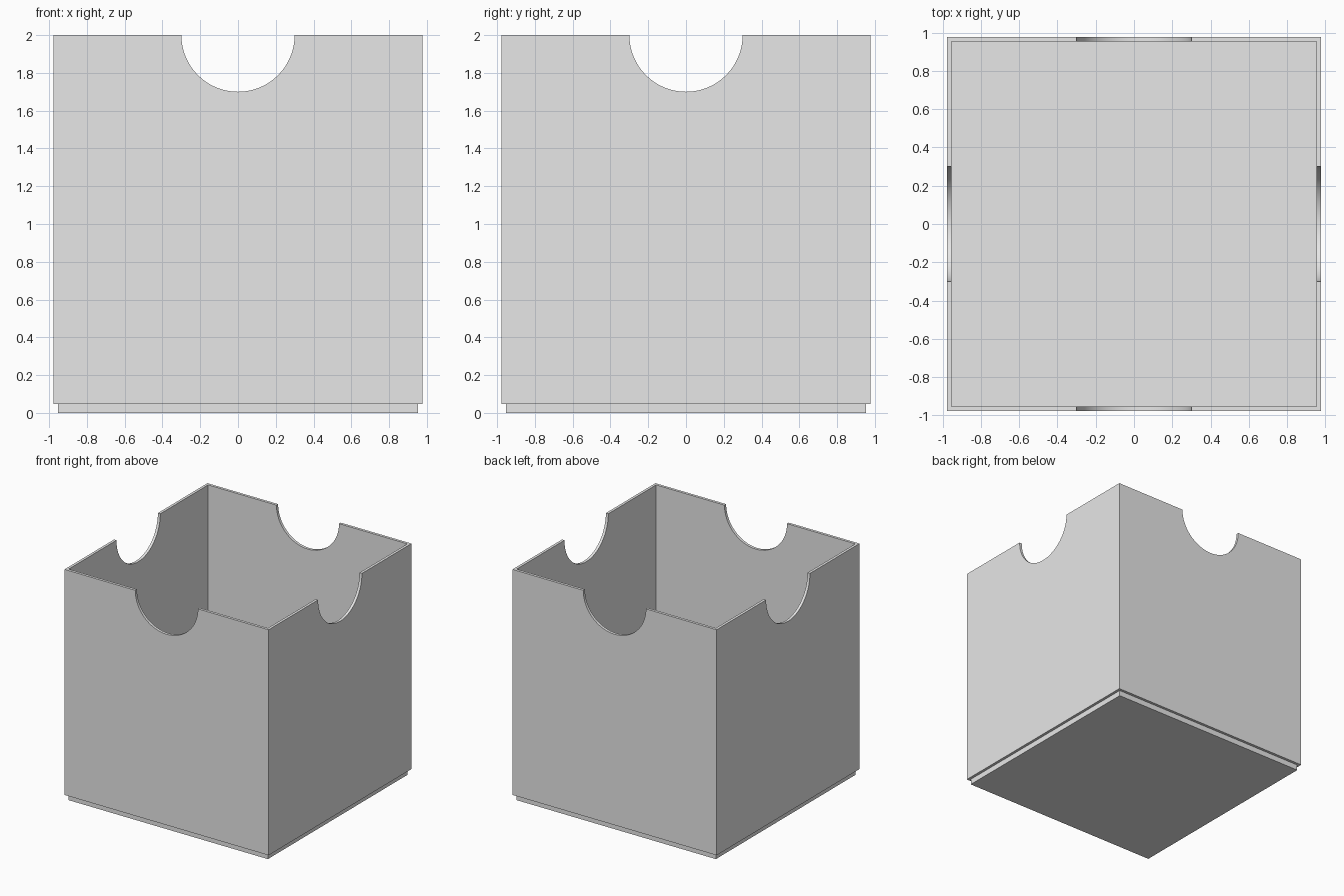
import bpy, bmesh, math
from mathutils import Matrix

HALF = 0.977        # outer half width
WALL = 0.033        # wall thickness, also the step in to the foot
FOOT = 0.048        # height of the foot
FLOOR = 0.08        # height of the inside floor
TOP = 2.0
NOTCH = 0.30        # radius of the finger notches

if "Cube" in bpy.data.objects:
    bpy.data.objects.remove(bpy.data.objects["Cube"], do_unlink=True)

grey = bpy.data.materials.new("plain_grey")
grey.use_nodes = True
grey.diffuse_color = (0.8, 0.8, 0.8, 1)
grey.node_tree.nodes["Principled BSDF"].inputs["Base Color"].default_value = (0.8, 0.8, 0.8, 1)


def add_object(name, bm):
    mesh = bpy.data.meshes.new(name)
    bmesh.ops.recalc_face_normals(bm, faces=bm.faces)
    bm.to_mesh(mesh)
    bm.free()
    mesh.materials.append(grey)
    obj = bpy.data.objects.new(name, mesh)
    bpy.context.collection.objects.link(obj)
    return obj


def step_in(bm, direction, depth):
    """Inset the outermost face on one side, then push it along z."""
    bm.normal_update()
    face = max(bm.faces, key=lambda f: f.calc_center_median().z * direction)
    bmesh.ops.inset_individual(bm, faces=[face], thickness=WALL)
    bmesh.ops.translate(bm, verts=face.verts, vec=(0, 0, depth))


# Open box: hollowed from the top, with a stepped-in foot below
bm = bmesh.new()
bmesh.ops.create_cube(bm, size=1)
bmesh.ops.scale(bm, verts=bm.verts, vec=(2 * HALF, 2 * HALF, TOP - FOOT))
bmesh.ops.translate(bm, verts=bm.verts, vec=(0, 0, (TOP + FOOT) / 2))
# Foot: inset underside and pull it down
step_in(bm, -1, 0)
bottom = min((f for f in bm.faces if len(f.verts) == 4 and abs(f.normal.z) > 0.9),
             key=lambda f: (round(f.calc_center_median().z, 4),
                            abs(f.calc_center_median().x) + abs(f.calc_center_median().y)))
base = bmesh.ops.extrude_discrete_faces(bm, faces=[bottom])["faces"][0]
bmesh.ops.translate(bm, verts=base.verts, vec=(0, 0, -FOOT))
# Cavity: inset the top and push it down to the floor
step_in(bm, 1, 0)
inner = max((f for f in bm.faces if abs(f.normal.z) > 0.9),
            key=lambda f: (round(f.calc_center_median().z, 4),
                           -abs(f.calc_center_median().x) - abs(f.calc_center_median().y)))
well = bmesh.ops.extrude_discrete_faces(bm, faces=[inner])["faces"][0]
bmesh.ops.translate(bm, verts=well.verts, vec=(0, 0, FLOOR - TOP))
bmesh.ops.remove_doubles(bm, verts=bm.verts, dist=0.0001)
box = add_object("storage_box", bm)

# Round finger notches: one cutter through each pair of opposite walls
for name, axis in (("notch_cutter_x", "Y"), ("notch_cutter_y", "X")):
    bm = bmesh.new()
    bmesh.ops.create_cone(bm, cap_ends=True, segments=64,
                          radius1=NOTCH, radius2=NOTCH, depth=3)
    bmesh.ops.transform(bm, verts=bm.verts,
                        matrix=Matrix.Translation((0, 0, TOP)) @ Matrix.Rotation(math.pi / 2, 4, axis))
    cutter = add_object(name, bm)
    cutter.hide_render = True
    cut = box.modifiers.new(name, "BOOLEAN")
    cut.operation = "DIFFERENCE"
    cut.solver = "EXACT"
    cut.object = cutter
    bpy.ops.object.select_all(action="DESELECT")
    box.select_set(True)
    bpy.context.view_layer.objects.active = box
    bpy.ops.object.modifier_apply(modifier=cut.name)
    bpy.data.objects.remove(cutter, do_unlink=True)

bpy.ops.object.shade_smooth_by_angle(angle=math.radians(30))
